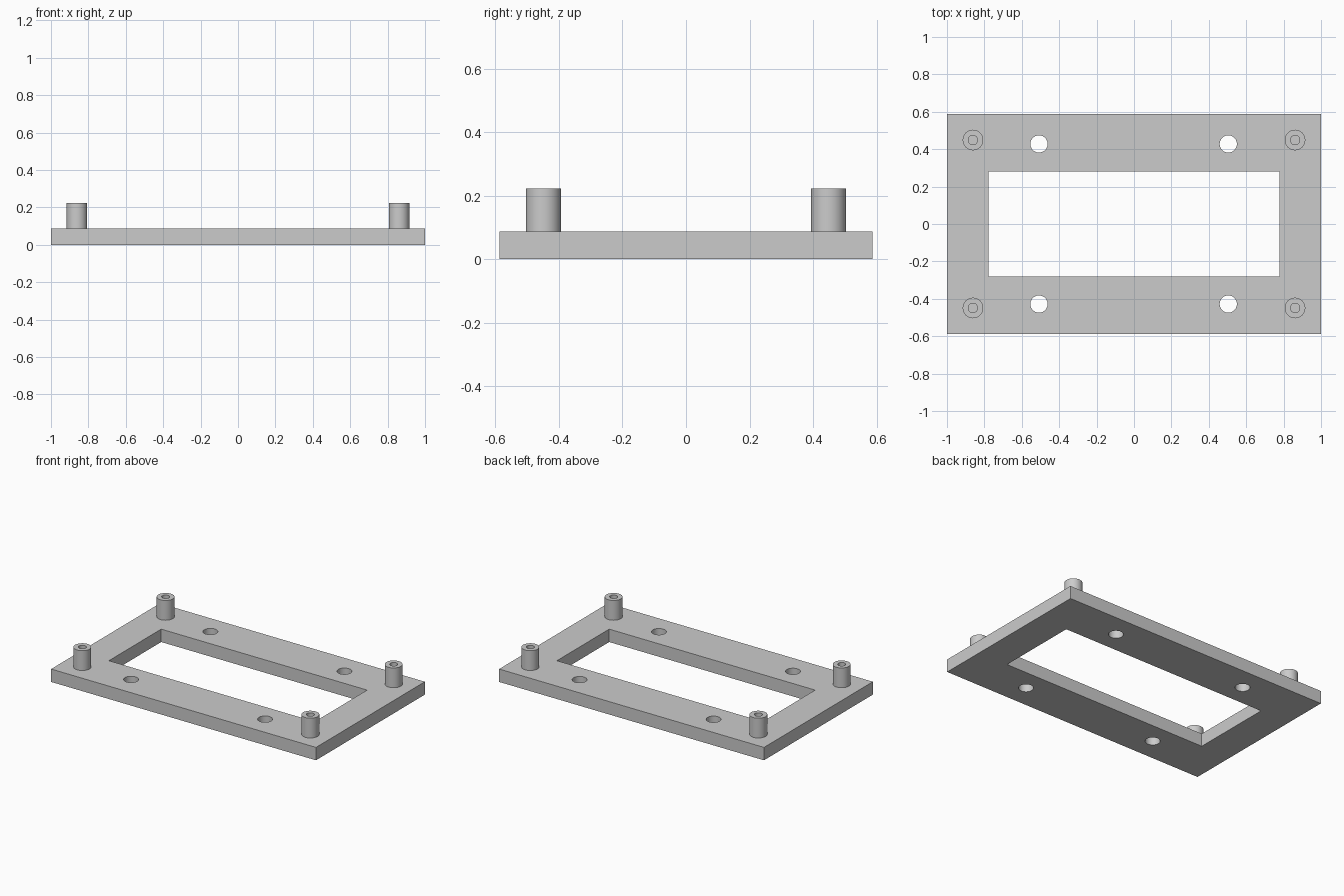
import bpy
import bmesh
import math

if "Cube" in bpy.data.objects:
    bpy.data.objects.remove(bpy.data.objects["Cube"], do_unlink=True)

PLATE_SIZE = (2.0, 1.174)
OPENING_SIZE = (1.555, 0.564)
PLATE_TOP = 0.088
POST_TOP = 0.223
SEGMENTS = 48

grey = bpy.data.materials.new("light grey")
grey.use_nodes = True
grey.diffuse_color = (0.6, 0.6, 0.6, 1)
grey.node_tree.nodes["Principled BSDF"].inputs["Base Color"].default_value = grey.diffuse_color


def box(name, size, bottom, top):
    bpy.ops.mesh.primitive_cube_add(size=1, location=(0, 0, (bottom + top) / 2))
    ob = bpy.context.object
    ob.name = name
    ob.scale = (size[0], size[1], top - bottom)
    bpy.ops.object.transform_apply(location=True, scale=True)
    ob.data.materials.append(grey)
    return ob


def cylinder(name, x, y, radius, bottom, top):
    bpy.ops.mesh.primitive_cylinder_add(vertices=SEGMENTS, radius=radius, depth=top - bottom,
                                        location=(x, y, (bottom + top) / 2))
    ob = bpy.context.object
    ob.name = name
    ob.data.materials.append(grey)
    return ob


def cut(target, cutter):
    mod = target.modifiers.new("cut", "BOOLEAN")
    mod.operation = "DIFFERENCE"
    mod.solver = "EXACT"
    mod.object = cutter
    bpy.context.view_layer.objects.active = target
    bpy.ops.object.modifier_apply(modifier=mod.name)
    bpy.data.objects.remove(cutter, do_unlink=True)


def smooth(ob):
    bpy.ops.object.select_all(action="DESELECT")
    ob.select_set(True)
    bpy.context.view_layer.objects.active = ob
    bpy.ops.object.shade_smooth_by_angle(angle=math.radians(30))


def standoff(name, x, y, outer, inner, bottom, top):
    # Ring-shaped section turned around the vertical axis
    bm = bmesh.new()
    section = [(outer, bottom), (outer, top), (inner, top), (inner, bottom)]
    verts = [bm.verts.new((r, 0, z)) for r, z in section]
    edges = [bm.edges.new((verts[i - 1], verts[i])) for i in range(len(verts))]
    bmesh.ops.spin(bm, geom=verts + edges, cent=(0, 0, 0), axis=(0, 0, 1),
                   angle=math.tau, steps=SEGMENTS)
    bmesh.ops.remove_doubles(bm, verts=bm.verts, dist=0.0001)
    bmesh.ops.recalc_face_normals(bm, faces=bm.faces)
    mesh = bpy.data.meshes.new(name)
    bm.to_mesh(mesh)
    bm.free()
    mesh.materials.append(grey)
    ob = bpy.data.objects.new(name, mesh)
    ob.location = (x, y, 0)
    bpy.context.collection.objects.link(ob)
    smooth(ob)


# Frame plate with the rectangular opening and four through holes
plate = box("frame_plate", PLATE_SIZE, 0, PLATE_TOP)
cut(plate, box("opening_cutter", OPENING_SIZE, -0.1, 0.2))
for x in (-0.508, 0.504):
    for y in (-0.428, 0.428):
        cut(plate, cylinder("hole_cutter", x, y, 0.046, -0.1, 0.2))
smooth(plate)

# Hollow standoffs at the corners, set slightly into the plate
for side, sx in (("left", 1), ("right", -1)):
    for end, sy in (("front", -1), ("back", 1)):
        standoff(f"{end}_{side}_standoff", sx * 0.861, sy * 0.449,
                 0.055, 0.025, PLATE_TOP - 0.01, POST_TOP)
